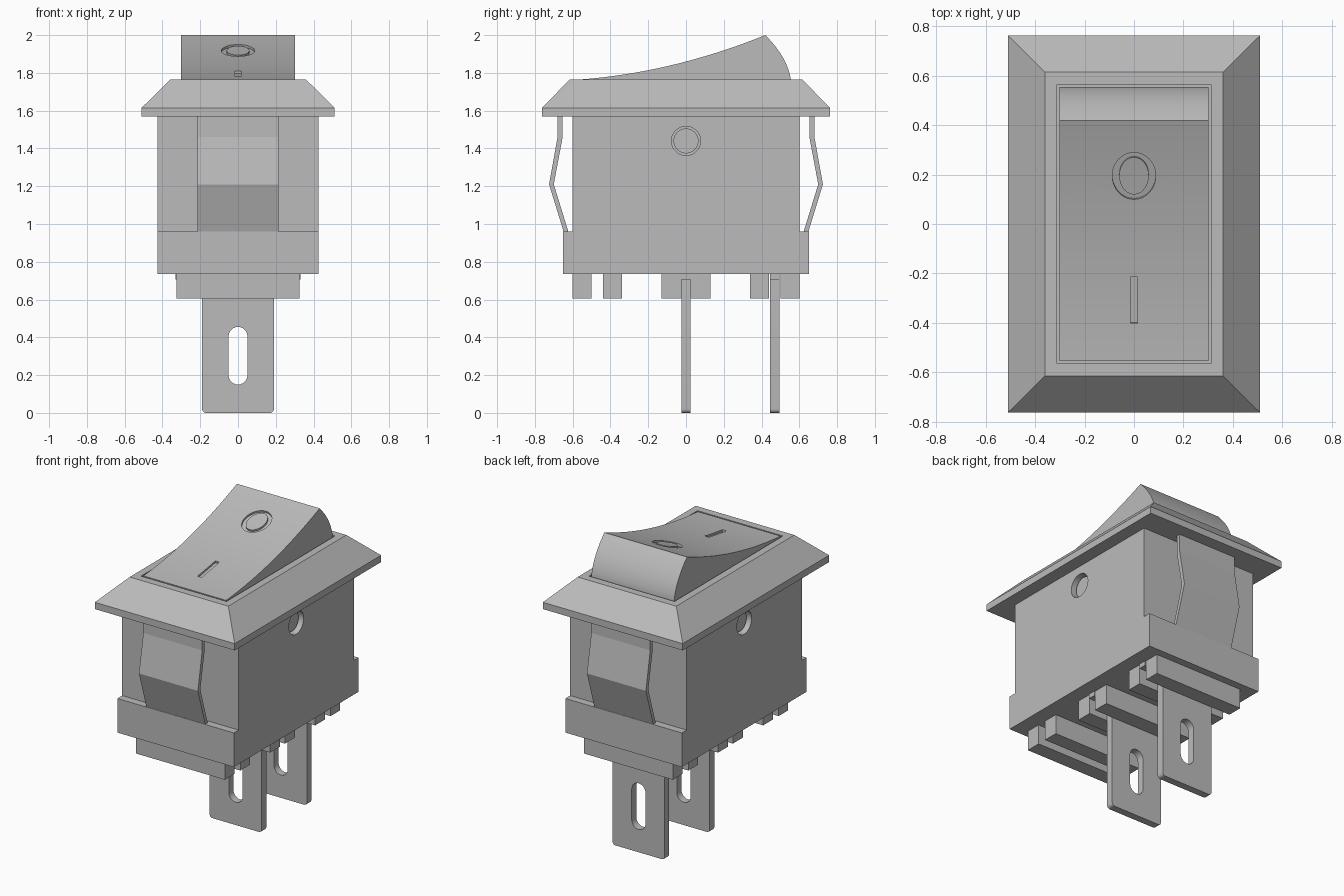
import bpy, bmesh, math
from mathutils import Vector

if "Cube" in bpy.data.objects:
    bpy.data.objects.remove(bpy.data.objects["Cube"])

grey = bpy.data.materials.new("switch grey")
grey.diffuse_color = (0.5, 0.5, 0.5, 1)
grey.use_nodes = True
grey.node_tree.nodes["Principled BSDF"].inputs["Base Color"].default_value = grey.diffuse_color


def finish(name, bm):
    bmesh.ops.recalc_face_normals(bm, faces=bm.faces)
    me = bpy.data.meshes.new(name)
    bm.to_mesh(me)
    bm.free()
    me.materials.append(grey)
    ob = bpy.data.objects.new(name, me)
    bpy.context.collection.objects.link(ob)
    return ob


def prism(name, pts, axis, a, b):
    """Extrude a 2D outline along an axis from a to b."""
    place = {'x': lambda p, d: (d, p[0], p[1]),
             'y': lambda p, d: (p[0], d, p[1]),
             'z': lambda p, d: (p[0], p[1], d)}[axis]
    bm = bmesh.new()
    f = bm.faces.new([bm.verts.new(place(p, a)) for p in pts])
    ext = bmesh.ops.extrude_face_region(bm, geom=[f])
    off = Vector(place((0, 0), b - a))
    bmesh.ops.translate(bm, vec=off, verts=[v for v in ext['geom'] if isinstance(v, bmesh.types.BMVert)])
    return finish(name, bm)


def rect(x0, x1, y0, y1):
    return [(x0, y0), (x1, y0), (x1, y1), (x0, y1)]


def oval(cx, cy, rx, ry, n=40):
    return [(cx + rx * math.cos(2 * math.pi * i / n), cy + ry * math.sin(2 * math.pi * i / n)) for i in range(n)]


def cut(ob, cutter):
    cutter.hide_render = True
    m = ob.modifiers.new("cut", 'BOOLEAN')
    m.operation = 'DIFFERENCE'
    m.solver = 'EXACT'
    m.object = cutter
    bpy.context.view_layer.update()
    bpy.context.view_layer.objects.active = ob
    bpy.ops.object.modifier_apply(modifier=m.name)
    bpy.data.objects.remove(cutter, do_unlink=True)


def smooth(ob):
    bpy.ops.object.select_all(action='DESELECT')
    ob.select_set(True)
    bpy.context.view_layer.objects.active = ob
    bpy.ops.object.shade_smooth_by_angle(angle=math.radians(25))


# Housing with a wider ledge at the bottom and pivot holes in its sides
half = [(0.65, 0.735), (0.65, 0.96), (0.6, 0.96), (0.6, 1.575)]
body = prism("housing", half + [(-y, z) for y, z in reversed(half)], 'x', -0.425, 0.425)
for s in (-1, 1):
    cut(body, prism("hole_cutter", oval(0, 1.44, 0.077, 0.077), 'x', s * 0.36, s * 0.5))
smooth(body)
for s, side in ((-1, "left"), (1, "right")):
    smooth(prism(side + "_pivot_pin", oval(0, 1.44, 0.066, 0.066), 'x', s * 0.35, s * 0.395))

# Bent spring clips on the front and back
clip = [(0.68, 1.575), (0.68, 1.46), (0.725, 1.21), (0.645, 0.95),
        (0.62, 0.95), (0.7, 1.21), (0.655, 1.45), (0.655, 1.575)]
for s, side in ((-1, "front"), (1, "back")):
    prism(side + "_clip", [(s * y, z) for y, z in clip], 'x', -0.215, 0.215)

# Sloped bezel with a well for the rocker
bm = bmesh.new()
rings = [[bm.verts.new((x, y, z)) for x, y in rect(-hx, hx, -hy, hy)]
         for hx, hy, z in ((0.51, 0.763, 1.57), (0.51, 0.763, 1.615), (0.36, 0.615, 1.765))]
for lo, hi in zip(rings, rings[1:]):
    for i in range(4):
        j = (i + 1) % 4
        bm.faces.new((lo[i], lo[j], hi[j], hi[i]))
bm.faces.new(rings[0])
bm.faces.new(rings[-1])
bezel = finish("bezel", bm)
cut(bezel, prism("well_cutter", rect(-0.312, 0.312, -0.565, 0.565), 'z', 1.62, 1.9))


# Rocker: concave top, rounded back
def top(y):
    t = (y + 0.56) / 0.98
    return 1.765 + 0.075 * t + 0.16 * t * t


def tilt(y):
    return math.atan((0.075 + 0.32 * (y + 0.56) / 0.98) / 0.98)


outline = [(-0.555, 1.61)]
outline += [(y, top(y)) for y in (-0.555 + 0.975 * i / 24 for i in range(25))]
for i in range(1, 9):
    t = i / 8
    outline.append((0.42 + 0.135 * t + 0.1 * t * (1 - t), 2.0 - 0.235 * t))
outline.append((0.555, 1.61))
rocker = prism("rocker", outline, 'x', -0.302, 0.302)


def place_on_top(ob, y):
    ob.location = (0, y, top(y))
    ob.rotation_euler.x = tilt(y)


# Engraved ring and bar marks
ring = prism("ring_cutter", oval(0, 0, 0.088, 0.1), 'z', -0.012, 0.05)
cut(ring, prism("ring_core", oval(0, 0, 0.06, 0.079), 'z', -0.1, 0.1))
place_on_top(ring, 0.195)
cut(rocker, ring)
bar = prism("bar_cutter", rect(-0.015, 0.015, -0.094, 0.094), 'z', -0.012, 0.05)
place_on_top(bar, -0.308)
cut(rocker, bar)
smooth(rocker)

# Rib pairs under the housing
for i, (a, b) in enumerate(((-0.6, -0.5), (-0.44, -0.34), (-0.13, -0.025),
                            (0.025, 0.13), (0.34, 0.44), (0.5, 0.6))):
    prism("rib_%d" % (i + 1), rect(-0.325, 0.325, a, b), 'z', 0.605, 0.74)

# Slotted blade terminals with a wide shoulder
r = 0.02
blade = [(0.33, 0.74), (0.33, 0.705), (0.19, 0.705)]
blade += [(0.17 + r * math.cos(a), r - r * math.sin(a)) for a in (math.pi / 2 * i / 5 for i in range(6))]
blade += [(-x, z) for x, z in reversed(blade)]
slot = [(0.05 * math.cos(a), (0.405 if i < 13 else 0.2) + 0.05 * math.sin(a))
        for i, a in [(i, math.pi * (i if i < 13 else i - 1) / 12) for i in range(26)]]
for name, y in (("middle_terminal", 0.0), ("back_terminal", 0.47)):
    term = prism(name, blade, 'y', y - 0.024, y + 0.024)
    cut(term, prism("slot_cutter", slot, 'y', y - 0.1, y + 0.1))
    smooth(term)
